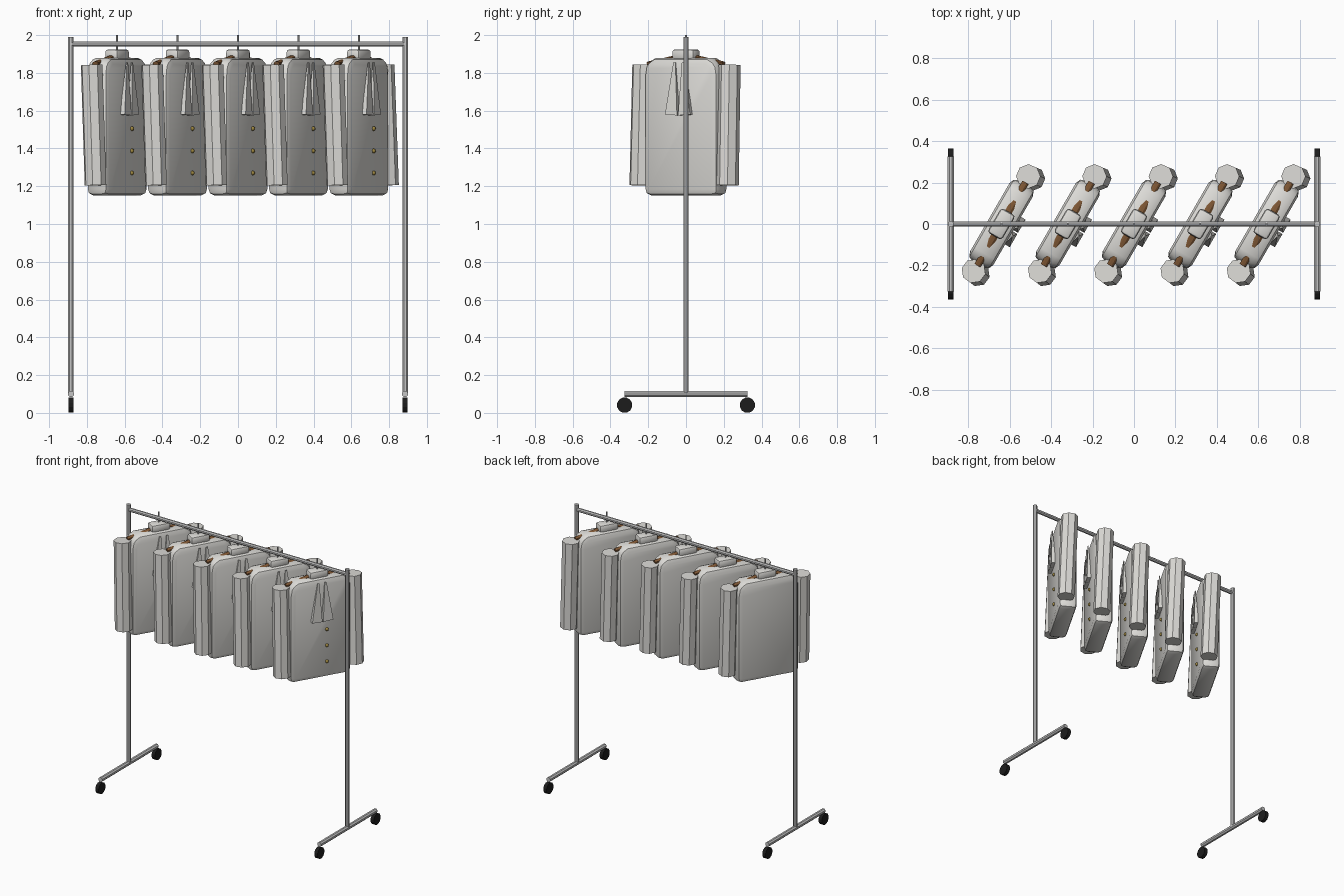
import bpy, bmesh
from math import radians, pi
from mathutils import Matrix, Vector

if "Cube" in bpy.data.objects:
    bpy.data.objects.remove(bpy.data.objects["Cube"])


def material(name, color):
    m = bpy.data.materials.new(name)
    m.use_nodes = True
    m.diffuse_color = (*color, 1)
    m.node_tree.nodes["Principled BSDF"].inputs["Base Color"].default_value = (*color, 1)
    return m


STEEL = material("steel_grey", (0.56, 0.56, 0.56))
CLOTH = material("pale_cloth", (0.72, 0.71, 0.68))
WOOD = material("brown_wood", (0.21, 0.095, 0.035))
BRASS = material("brass", (0.34, 0.24, 0.05))
RUBBER = material("black_rubber", (0.012, 0.012, 0.012))


def mesh_from(bm, name, mat):
    bmesh.ops.recalc_face_normals(bm, faces=bm.faces)
    me = bpy.data.meshes.new(name)
    bm.to_mesh(me)
    bm.free()
    me.materials.append(mat)
    return me


def place(name, me, location=(0, 0, 0), angle=0):
    ob = bpy.data.objects.new(name, me)
    bpy.context.collection.objects.link(ob)
    ob.location = location
    ob.rotation_euler.z = angle
    return ob


def rod(name, mat, start, end, r1, r2=None, sides=8, squash=1):
    """Faceted rod between two points, optionally tapered and squashed along y."""
    a, b = Vector(start), Vector(end)
    mid = (a + b) / 2
    bm = bmesh.new()
    bmesh.ops.create_cone(bm, cap_ends=True, segments=sides, radius1=r1,
                          radius2=r1 if r2 is None else r2, depth=(b - a).length)
    turn = (b - a).to_track_quat("Z", "Y").to_matrix().to_4x4()
    bm.transform(Matrix.Translation(mid) @ Matrix.Diagonal((1, squash, 1, 1)) @ turn
                 @ Matrix.Rotation(pi / sides, 4, "Z"))
    return mesh_from(bm, name, mat)


def slab(name, mat, outline, depth, bevel):
    """Outline in x and z, given depth along y, with rounded edges."""
    bm = bmesh.new()
    face = bm.faces.new([bm.verts.new((x, -depth / 2, z)) for x, z in outline])
    new = bmesh.ops.extrude_face_region(bm, geom=[face])["geom"]
    bmesh.ops.translate(bm, vec=(0, depth, 0),
                        verts=[v for v in new if isinstance(v, bmesh.types.BMVert)])
    bmesh.ops.recalc_face_normals(bm, faces=bm.faces)
    sharp = [e for e in bm.edges if e.calc_face_angle() > radians(50)]
    bmesh.ops.bevel(bm, geom=sharp, offset=bevel, segments=2, profile=0.5, affect="EDGES")
    return mesh_from(bm, name, mat)


def smooth(ob):
    bpy.ops.object.select_all(action="DESELECT")
    ob.select_set(True)
    bpy.context.view_layer.objects.active = ob
    bpy.ops.object.shade_smooth_by_angle(angle=radians(40))


# Rolling frame
POST_X, RAIL_Z, FOOT_Z, FOOT_Y = 0.885, 1.953, 0.1, 0.325
place("top_rail", rod("top_rail", STEEL, (-POST_X, 0, RAIL_Z), (POST_X, 0, RAIL_Z), 0.014))
for side, x in (("right", -POST_X), ("left", POST_X)):
    place(side + "_post", rod("post", STEEL, (x, 0, FOOT_Z), (x, 0, 1.99), 0.015))
    place(side + "_foot", rod("foot", STEEL, (x, -FOOT_Y, FOOT_Z), (x, FOOT_Y, FOOT_Z), 0.017))
    for end, y in (("front", -FOOT_Y), ("back", FOOT_Y)):
        place(f"{side}_{end}_wheel", rod("wheel", RUBBER, (x - 0.013, y, 0.041),
                                         (x + 0.013, y, 0.041), 0.041, sides=12))

# Jacket parts, shared by every jacket
half = [(0.225, 1.15), (0.225, 1.79), (0.217, 1.836), (0.2, 1.859), (0.165, 1.88)]
body = slab("jacket_body", CLOTH, half + [(-x, z) for x, z in reversed(half)], 0.13, 0.034)
collar = slab("collar", CLOTH, [(-0.068, 1.865), (0.068, 1.865), (0.068, 1.925), (-0.068, 1.925)],
              0.08, 0.016)
hook = rod("hanger_hook", STEEL, (0, 0, 1.9), (0, 0, 2), 0.005, sides=6)
parts = [("jacket_body", body), ("collar", collar), ("hanger_hook", hook)]

for side, s in (("right", -1), ("left", 1)):
    # Sleeves hang slightly forward
    parts.append((side + "_sleeve", rod("sleeve", CLOTH, (s * 0.267, -0.022, 1.205),
                                        (s * 0.264, 0.003, 1.842), 0.059)))
    # Lapels are pointed four-sided wedges on the chest
    parts.append((side + "_lapel", rod("lapel", CLOTH, (s * 0.04, -0.076, 1.577),
                                       (s * 0.026, -0.076, 1.855), 0.052, 0.009, 4, 0.4)))
    # Wooden arms show beside the collar and at the shoulder ends
    parts.append((side + "_hanger_arm", rod("hanger_arm", WOOD, (0, 0, 1.893),
                                            (s * 0.23, 0, 1.849), 0.013, 0.012, 8, 1.5)))

# Buttons
bm = bmesh.new()
for z in (1.505, 1.387, 1.27):
    bmesh.ops.create_uvsphere(bm, u_segments=10, v_segments=6, radius=0.012,
                              matrix=Matrix.Translation((0.04, -0.067, z)))
parts.append(("buttons", mesh_from(bm, "buttons", BRASS)))

# Five jackets hung at an angle along the rail
for i in range(5):
    for name, me in parts:
        ob = place(f"{name}_{i + 1}", me, ((i - 2) * 0.32, 0, 0), radians(60))
        if i == 0 and name in ("jacket_body", "collar", "buttons"):
            smooth(ob)
